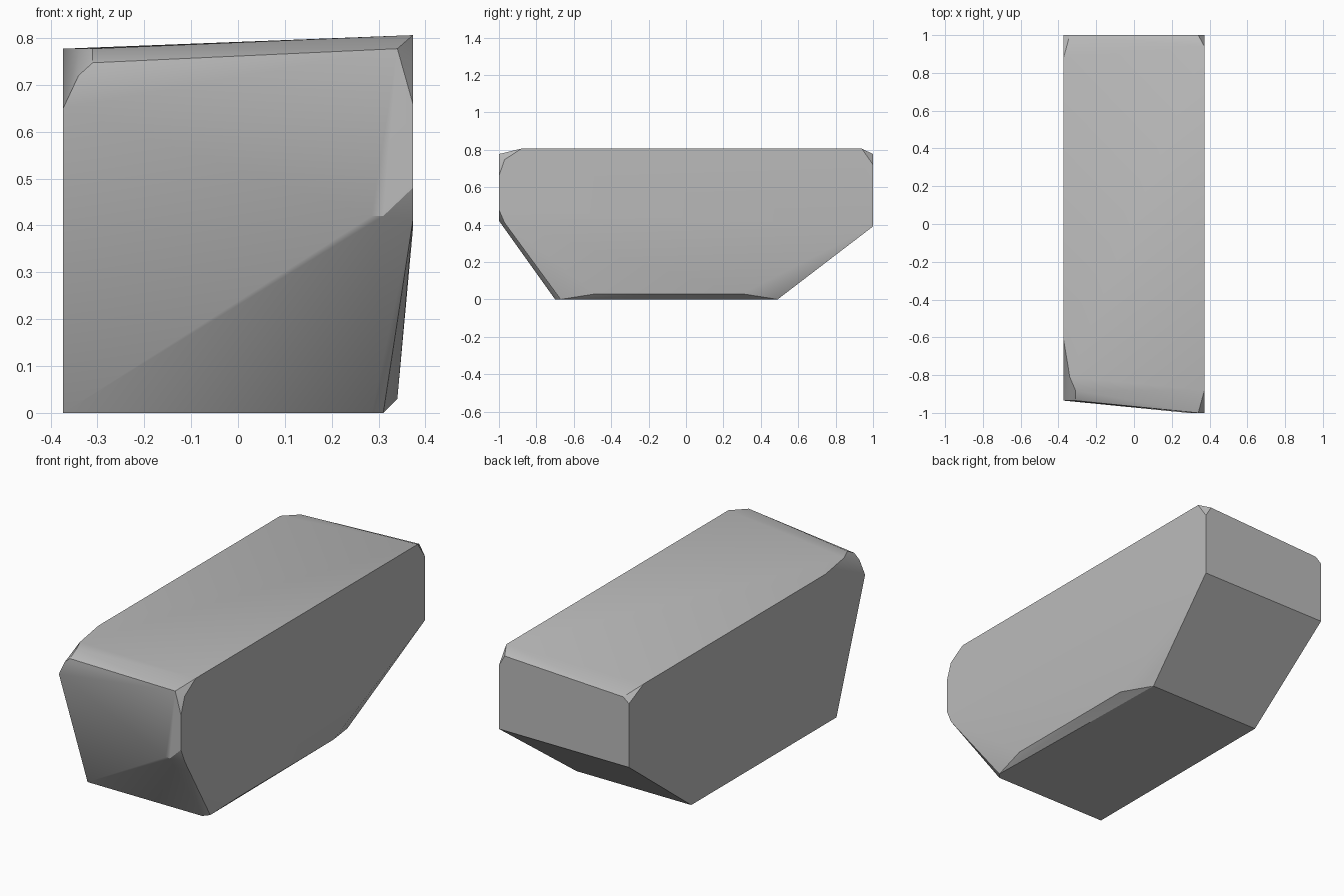
import bpy
import bmesh
import math

# Remove the default object
default_cube = bpy.data.objects.get("Cube")
if default_cube:
    bpy.data.objects.remove(default_cube, do_unlink=True)

# One flat stone colour
stone = bpy.data.materials.new("stone_grey")
stone.use_nodes = True
stone_colour = (0.5, 0.5, 0.5, 1)
stone.diffuse_color = stone_colour
stone.node_tree.nodes["Principled BSDF"].inputs["Base Color"].default_value = stone_colour

# Main planes of the block
SIDE = 0.373
INSET = 0.34
DEEP_INSET = 0.31
FRONT, BACK = -1, 1
SKEWED_FRONT = -0.935
TOP, LOW_TOP = 0.806, 0.777
CHIP = 0.747
FLOOR = 0
FOOT_FRONT, FOOT_BACK = -0.7, 0.49

# Left flank: upright above, leaning inward to the foot
left_flank = [
    (SIDE, -0.88, TOP),
    (SIDE, -0.97, CHIP),
    (SIDE, FRONT, 0.66),
    (SIDE, FRONT, 0.48),
    (SIDE, -0.97, 0.41),
    (SIDE, BACK, 0.39),
    (SIDE, BACK, 0.72),
    (SIDE, 0.94, TOP),
    (INSET, -0.48, 0.03),
    (INSET, 0.3, 0.03),
]

# Right flank: one upright plane
right_flank = [
    (-SIDE, SKEWED_FRONT, 0.65),
    (-SIDE, FOOT_FRONT, FLOOR),
    (-SIDE, FOOT_BACK, FLOOR),
    (-SIDE, BACK, 0.39),
    (-SIDE, BACK, 0.72),
    (-SIDE, 0.88, LOW_TOP),
    (-SIDE, -0.61, LOW_TOP),
]

# Front end: skewed face with a low point near the left corner
front_end = [
    (INSET, FRONT, LOW_TOP),
    (DEEP_INSET, FRONT, 0.42),
    (0.285, FRONT, 0.42),
    (-DEEP_INSET, SKEWED_FRONT, CHIP),
    (-INSET, SKEWED_FRONT, 0.72),
    (-INSET, -0.81, LOW_TOP),
    (-DEEP_INSET, -0.88, LOW_TOP),
]

# Back end: upright face with a worn upper edge
back_end = [
    (INSET, BACK, LOW_TOP),
    (-INSET, BACK, CHIP),
]

# Narrow foot on the left side
foot = [
    (0.285, FOOT_FRONT, FLOOR),
    (DEEP_INSET, -0.67, FLOOR),
    (0.285, FOOT_BACK, FLOOR),
]


def build_block(name, corners, material):
    """Wrap the corner points in one solid chipped block."""
    mesh = bpy.data.meshes.new(name)
    bm = bmesh.new()
    for corner in corners:
        bm.verts.new(corner)
    hull = bmesh.ops.convex_hull(bm, input=bm.verts[:])
    unused = set(hull["geom_interior"] + hull["geom_unused"])
    bmesh.ops.delete(
        bm,
        geom=[item for item in unused if isinstance(item, bmesh.types.BMVert)],
        context="VERTS",
    )
    # Join the triangles that lie in one plane
    bmesh.ops.dissolve_limit(
        bm, angle_limit=math.radians(0.5), verts=bm.verts[:], edges=bm.edges[:]
    )
    bmesh.ops.recalc_face_normals(bm, faces=bm.faces[:])
    bm.to_mesh(mesh)
    bm.free()
    mesh.materials.append(material)
    block = bpy.data.objects.new(name, mesh)
    bpy.context.collection.objects.link(block)
    return block


block = build_block(
    "stone_block", left_flank + right_flank + front_end + back_end + foot, stone
)

# Soft planes with crisp chipped edges
bpy.ops.object.select_all(action="DESELECT")
block.select_set(True)
bpy.context.view_layer.objects.active = block
bpy.ops.object.shade_smooth_by_angle(angle=math.radians(30))
